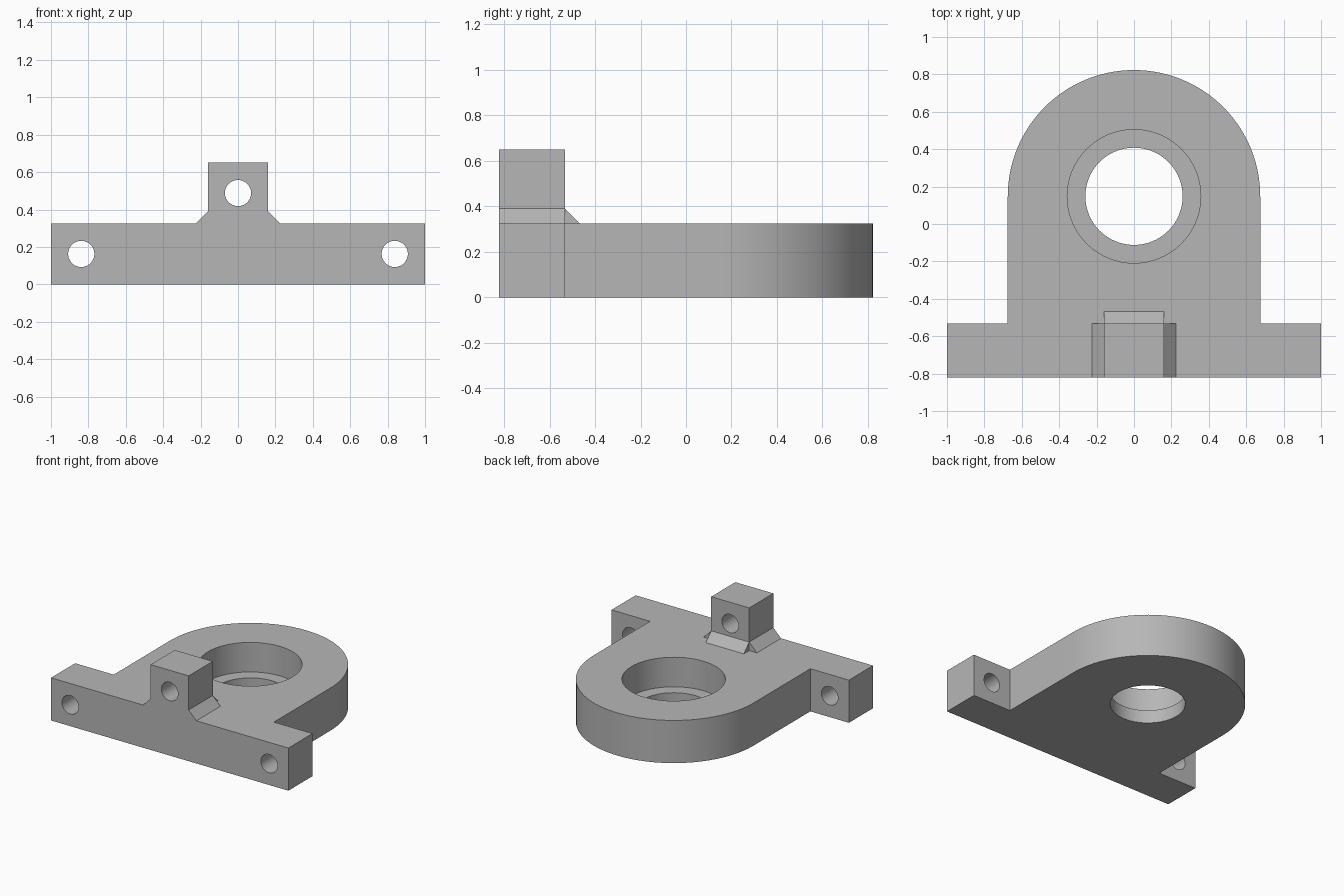
import bpy
import bmesh
from math import pi, sin, cos, radians
from mathutils import Matrix

if "Cube" in bpy.data.objects:
    bpy.data.objects.remove(bpy.data.objects["Cube"], do_unlink=True)

grey = bpy.data.materials.new("machined grey")
grey.use_nodes = True
colour = (0.47, 0.47, 0.47, 1)
grey.diffuse_color = colour
grey.node_tree.nodes["Principled BSDF"].inputs["Base Color"].default_value = colour

FRONT, FLANGE_BACK, TOP = -0.822, -0.532, 0.325
RING_Y, RING_R = 0.148, 0.675
LUG_X, LUG_TOP, CHAMFER = 0.16, 0.65, 0.065


def add_object(name, bm):
    bmesh.ops.recalc_face_normals(bm, faces=bm.faces)
    mesh = bpy.data.meshes.new(name)
    bm.to_mesh(mesh)
    bm.free()
    mesh.materials.append(grey)
    obj = bpy.data.objects.new(name, mesh)
    bpy.context.collection.objects.link(obj)
    return obj


def prism(name, points, along):
    """Extrude a closed outline along a vector."""
    bm = bmesh.new()
    face = bm.faces.new([bm.verts.new(p) for p in points])
    extruded = bmesh.ops.extrude_face_region(bm, geom=[face])["geom"]
    moved = [v for v in extruded if isinstance(v, bmesh.types.BMVert)]
    bmesh.ops.translate(bm, verts=moved, vec=along)
    return add_object(name, bm)


def cylinder(name, radius, depth, centre, axis="Z"):
    bm = bmesh.new()
    bmesh.ops.create_cone(bm, cap_ends=True, segments=64,
                          radius1=radius, radius2=radius, depth=depth)
    turn = Matrix.Rotation(pi / 2, 4, "X") if axis == "Y" else Matrix()
    bm.transform(Matrix.Translation(centre) @ turn)
    obj = add_object(name, bm)
    obj.hide_render = True
    return obj


def combine(target, tool, operation):
    mod = target.modifiers.new(operation.lower(), "BOOLEAN")
    mod.operation, mod.solver, mod.object = operation, "EXACT", tool
    bpy.ops.object.select_all(action="DESELECT")
    bpy.context.view_layer.objects.active = target
    target.select_set(True)
    bpy.ops.object.modifier_apply(modifier=mod.name)
    bpy.data.objects.remove(tool, do_unlink=True)


# Base plate: front flange with a rounded bearing body behind it
arc = [(RING_R * cos(pi * i / 64), RING_Y + RING_R * sin(pi * i / 64), 0)
       for i in range(65)]
outline = [(-RING_R, FLANGE_BACK, 0), (-1, FLANGE_BACK, 0), (-1, FRONT, 0),
           (1, FRONT, 0), (1, FLANGE_BACK, 0), (RING_R, FLANGE_BACK, 0)]
bracket = prism("bearing_bracket", arc + outline, (0, 0, TOP))

# Upright lug with chamfered feet, sunk into the plate
half = [(LUG_X, LUG_TOP), (LUG_X, TOP + CHAMFER), (LUG_X + CHAMFER, TOP),
        (LUG_X + CHAMFER, TOP - 0.1)]
profile = half + [(-x, z) for x, z in reversed(half)]
lug = prism("lug", [(x, FRONT, z) for x, z in profile], (0, FLANGE_BACK - FRONT, 0))
combine(bracket, lug, "UNION")

# Chamfer wedge behind the lug
wedge_side = [(FLANGE_BACK - 0.1, TOP - 0.1), (FLANGE_BACK - 0.1, TOP + CHAMFER),
              (FLANGE_BACK, TOP + CHAMFER), (FLANGE_BACK + CHAMFER, TOP),
              (FLANGE_BACK + CHAMFER, TOP - 0.1)]
wedge = prism("lug_wedge", [(-LUG_X, y, z) for y, z in wedge_side], (2 * LUG_X, 0, 0))
combine(bracket, wedge, "UNION")

# Through bore, counterbore and the three bolt holes
combine(bracket, cylinder("bore", 0.26, 1, (0, RING_Y, 0)), "DIFFERENCE")
combine(bracket, cylinder("counterbore", 0.357, 1, (0, RING_Y, 0.6)), "DIFFERENCE")
flange_mid = (FRONT + FLANGE_BACK) / 2
for x, z in ((-0.838, TOP / 2), (0.838, TOP / 2), (0, 0.488)):
    hole = cylinder("bolt_hole", 0.07, 0.6, (x, flange_mid, z), "Y")
    combine(bracket, hole, "DIFFERENCE")

bpy.ops.object.shade_smooth_by_angle(angle=radians(30))
